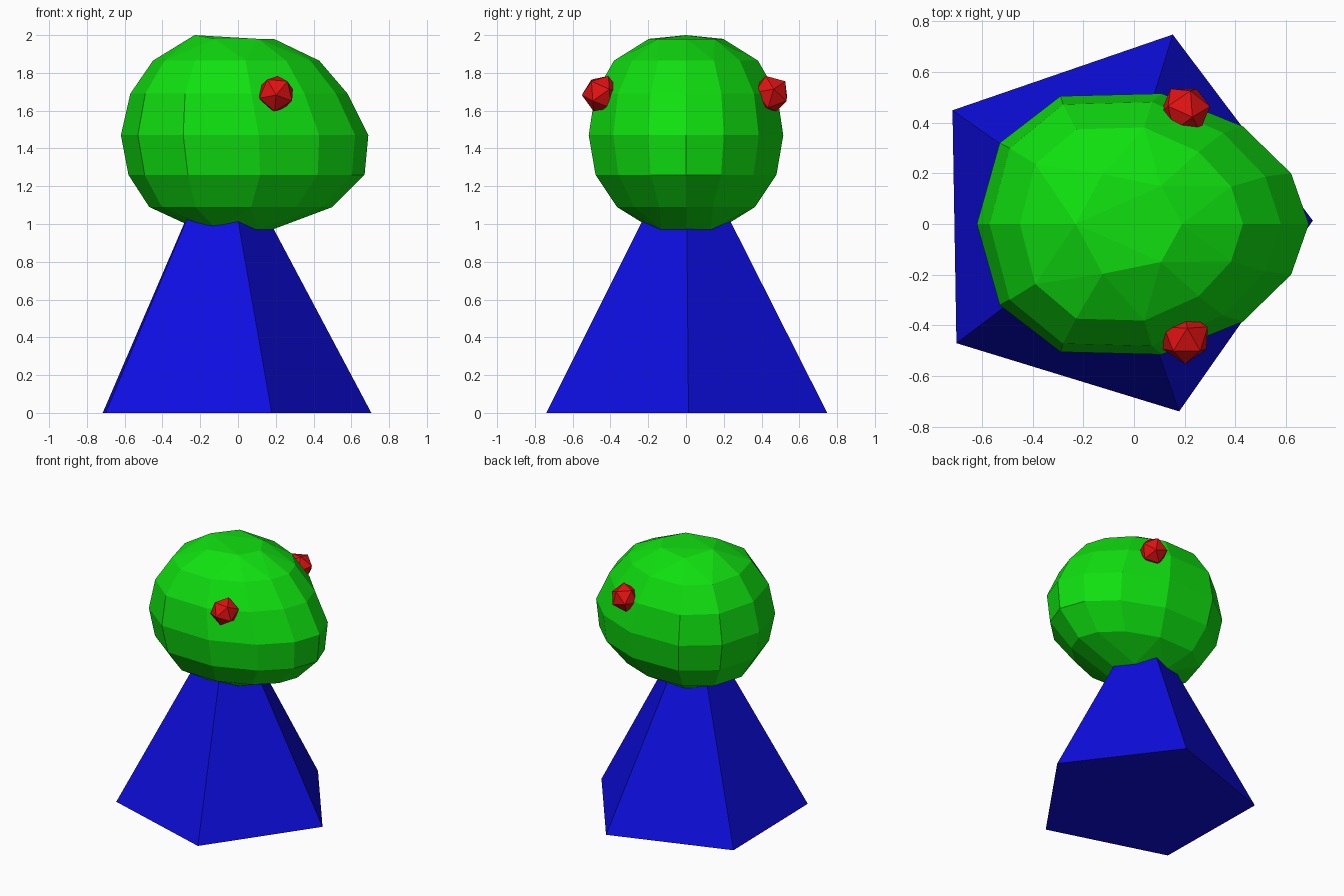
import bpy, bmesh, math
from mathutils import Matrix, Euler

if "Cube" in bpy.data.objects:
    bpy.data.objects.remove(bpy.data.objects["Cube"])


def material(name, rgb):
    m = bpy.data.materials.new(name)
    m.diffuse_color = (*rgb, 1)
    m.use_nodes = True
    m.node_tree.nodes["Principled BSDF"].inputs["Base Color"].default_value = m.diffuse_color
    return m


GREEN = material("green", (0.005, 0.75, 0.005))
BLUE = material("blue", (0.004, 0.004, 0.75))
RED = material("red", (0.75, 0.006, 0.006))


def add_part(name, bm, mat):
    bmesh.ops.recalc_face_normals(bm, faces=bm.faces)
    mesh = bpy.data.meshes.new(name)
    bm.to_mesh(mesh)
    bm.free()
    mesh.materials.append(mat)
    obj = bpy.data.objects.new(name, mesh)
    bpy.context.collection.objects.link(obj)
    return obj


# Body: five-sided pyramid, tip hidden inside the head
bm = bmesh.new()
base = []
for i in range(5):
    a = 0.017 + i * math.tau / 5
    base.append(bm.verts.new((-0.076 + 0.782 * math.cos(a), 0.782 * math.sin(a), 0)))
tip = bm.verts.new((-0.08, 0, 1.48))
bm.faces.new(base)
for i in range(5):
    bm.faces.new((base[i], base[(i + 1) % 5], tip))
add_part("body", bm, BLUE)

# Head: faceted egg, the widest outline scaled into rings
half = [(0.62, 0.20), (0.43, 0.385), (0.11, 0.515), (-0.29, 0.505), (-0.53, 0.32)]
outline = [(0.69, 0)] + half + [(-0.62, 0)] + [(x, -y) for x, y in reversed(half)]
# z, min x, max x, y scale, point step
rings = [(0.97, -0.21, 0.18, 0.34, 2), (1.09, -0.47, 0.50, 0.71, 1),
         (1.26, -0.58, 0.67, 0.93, 1), (1.47, -0.62, 0.69, 1.0, 1),
         (1.69, -0.57, 0.58, 0.935, 1), (1.865, -0.45, 0.43, 0.74, 1),
         (1.98, -0.23, 0.19, 0.39, 2)]
bm = bmesh.new()
for z, x0, x1, sy, step in rings:
    for x, y in outline[::step]:
        bm.verts.new((x0 + (x + 0.62) / 1.31 * (x1 - x0), y * sy, z))
bm.verts.new((-0.23, 0, 2.0))
bmesh.ops.convex_hull(bm, input=bm.verts)
bmesh.ops.dissolve_limit(bm, angle_limit=math.radians(4),
                         verts=bm.verts, edges=bm.edges)
add_part("head", bm, GREEN)

# Eyes: small twenty-sided balls, mirrored front to back
for name, side in (("front_eye", -1), ("back_eye", 1)):
    bm = bmesh.new()
    bmesh.ops.create_icosphere(bm, subdivisions=1, radius=0.102,
                               matrix=Euler((0.35 * side, 0.2, 0.3)).to_matrix().to_4x4())
    bm.transform(Matrix.Translation((0.202, 0.45 * side, 1.69)))
    add_part(name, bm, RED)
